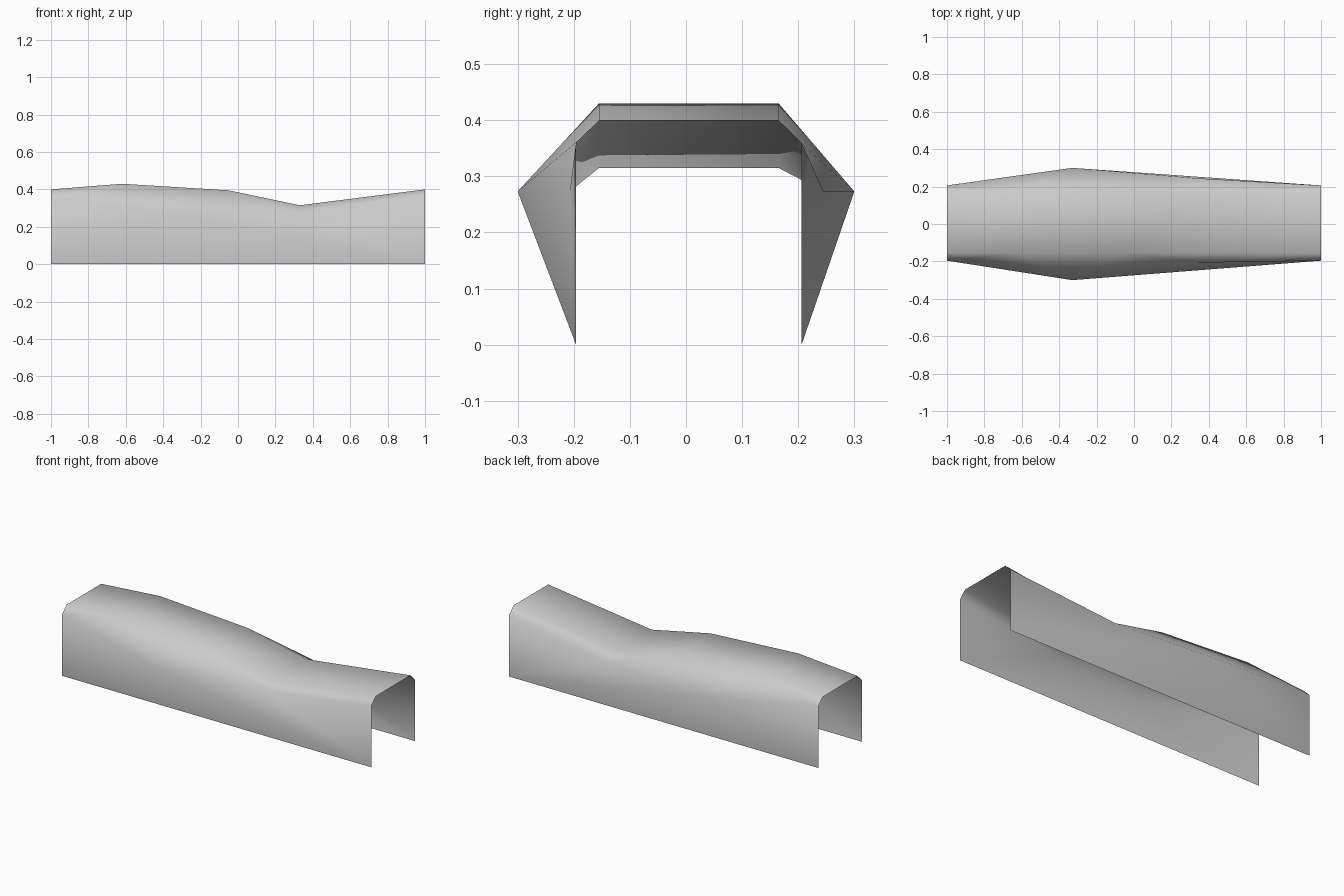
import bpy
import bmesh

cube = bpy.data.objects.get("Cube")
if cube:
    bpy.data.objects.remove(cube, do_unlink=True)

# Single flat colour
grey = bpy.data.materials.new("mid_grey")
grey.use_nodes = True
colour = (0.6, 0.6, 0.6, 1)
grey.diffuse_color = colour
grey.node_tree.nodes["Principled BSDF"].inputs["Base Color"].default_value = colour

CENTRE = 0.005
TOP_PROFILE = [(-1, 0.4), (-0.62, 0.43), (-0.05, 0.395), (0.33, 0.315), (1, 0.4)]

bm = bmesh.new()


def rail(points):
    return [bm.verts.new(p) for p in points]


def side(sign, bulge, waist):
    """One wall with its sloping shoulder; returns the roof edge."""
    wall = CENTRE + sign * 0.201
    ridge = CENTRE + sign * 0.16
    b = rail([(-1, wall, 0), (1, wall, 0)])
    s = rail([(-1, wall, 0.36), (-0.33, bulge, 0.273),
              (0.33, waist, 0.273), (1, wall, 0.36)])
    t = rail([(x, ridge, z) for x, z in TOP_PROFILE])
    # Wall facets fan out from the bulge, shoulder facets climb to the ridge
    faces = [(b[0], b[1], s[1]), (b[0], s[1], s[0]),
             (b[1], s[2], s[1]), (b[1], s[3], s[2]),
             (s[0], t[1], t[0]), (s[0], s[1], t[1]),
             (s[1], t[2], t[1]), (s[1], s[2], t[2]),
             (s[2], t[3], t[2]), (s[2], s[3], t[4], t[3])]
    for f in faces:
        bm.faces.new(f if sign < 0 else f[::-1])
    return t


front = side(-1, -0.3, -0.207)
back = side(1, 0.3, 0.245)

# Roof strip between the two ridges
for i in range(len(front) - 1):
    bm.faces.new((front[i], front[i + 1], back[i + 1], back[i]))

for f in bm.faces:
    f.smooth = True

mesh = bpy.data.meshes.new("curved_cover")
bm.to_mesh(mesh)
bm.free()
mesh.materials.append(grey)
cover = bpy.data.objects.new("curved_cover", mesh)
bpy.context.collection.objects.link(cover)
